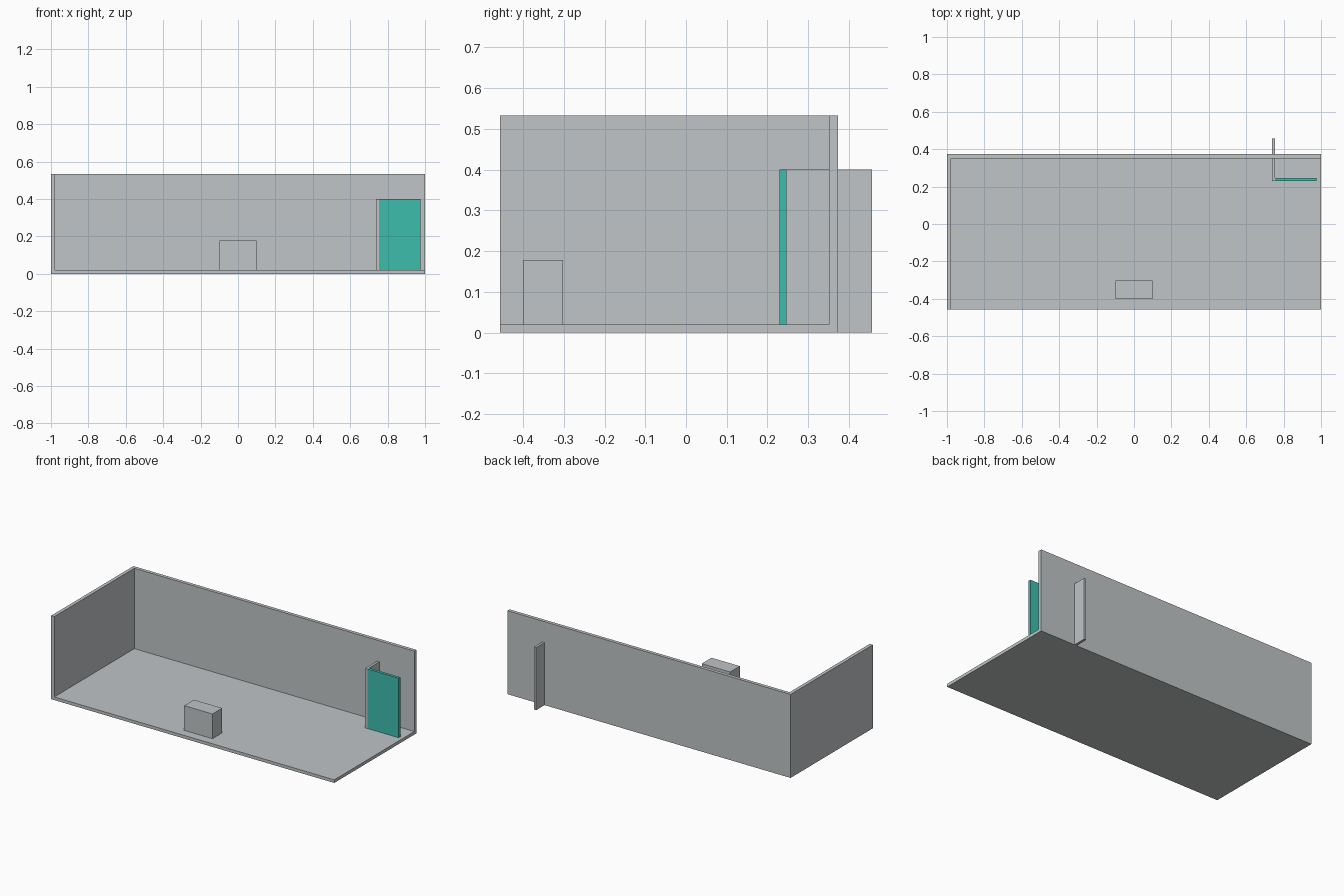
import bpy

if "Cube" in bpy.data.objects:
    bpy.data.objects.remove(bpy.data.objects["Cube"])


def material(name, rgb):
    m = bpy.data.materials.new(name)
    m.diffuse_color = (*rgb, 1.0)
    m.use_nodes = True
    m.node_tree.nodes["Principled BSDF"].inputs["Base Color"].default_value = m.diffuse_color
    return m


GREY = material("light_grey", (0.53, 0.555, 0.57))
TEAL = material("teal", (0.048, 0.51, 0.42))


def box(name, x, y, z, mat):
    """Axis-aligned box from its (low, high) extents."""
    bpy.ops.mesh.primitive_cube_add(size=1)
    ob = bpy.context.object
    ob.name = name
    for v in ob.data.vertices:
        v.co = [r[0] if c < 0 else r[1] for c, r in zip(v.co, (x, y, z))]
    ob.data.materials.append(mat)
    return ob


FRONT, BACK, TOP = -0.457, 0.373, 0.533
FLOOR, WALL = 0.02, 0.022

# Room shell: floor, left wall and back wall
box("floor", (-1, 1), (FRONT, BACK), (0, FLOOR), GREY)
box("left_wall", (-1, -1 + WALL), (FRONT, BACK), (0, TOP), GREY)
box("back_wall", (-1 + WALL, 1), (BACK - WALL, BACK), (0, TOP), GREY)

# Partition running through the back wall, with the door panel beside it
box("partition", (0.738, 0.754), (0.229, 0.457), (0, 0.4), GREY)
box("door", (0.754, 0.975), (0.229, 0.247), (0.001, 0.4), TEAL)

# Counter block near the front edge
box("counter", (-0.1, 0.1), (-0.4, -0.302), (0.01, 0.178), GREY)
